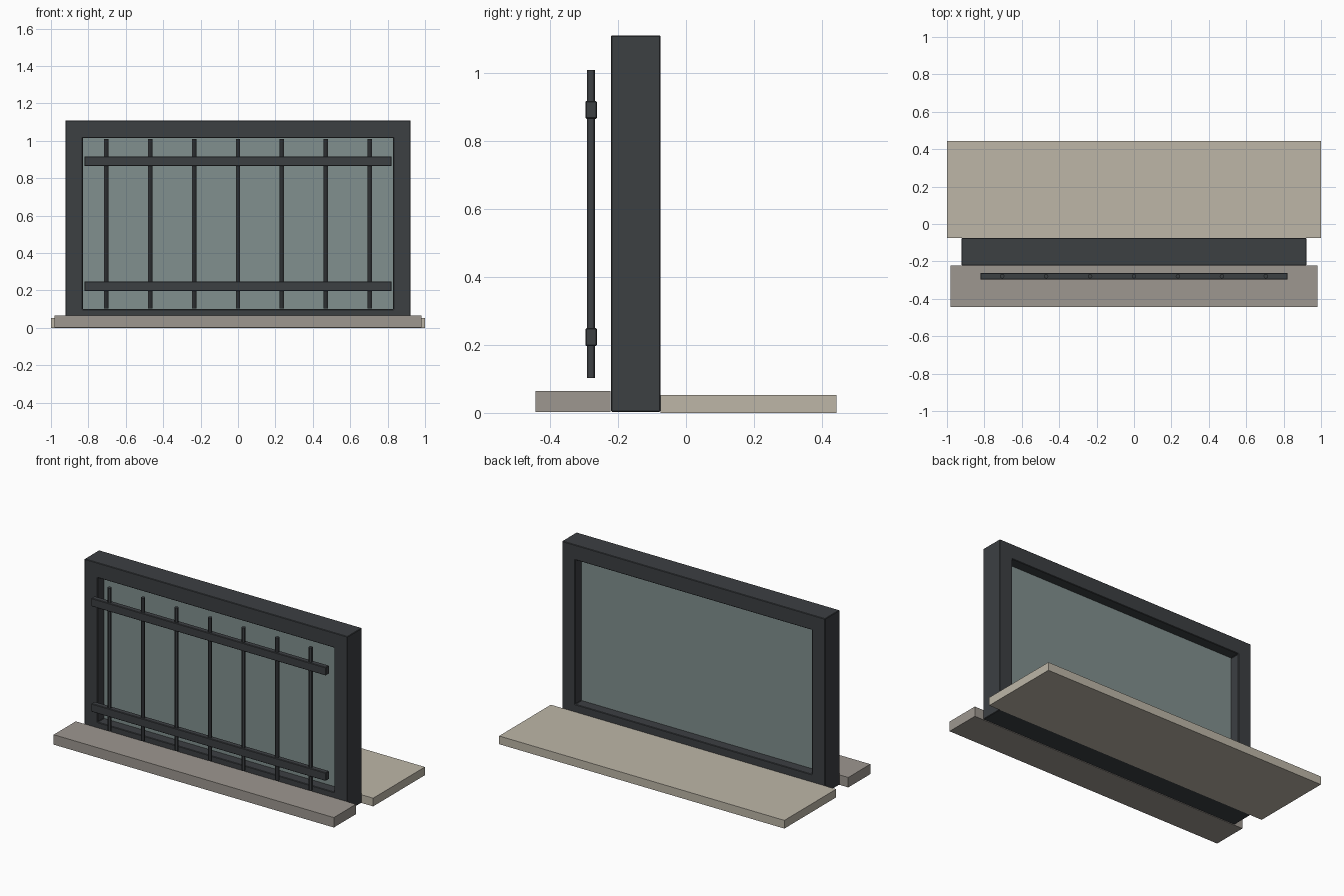
import bpy, bmesh

if "Cube" in bpy.data.objects:
    bpy.data.objects.remove(bpy.data.objects["Cube"])


def material(name, rgb):
    m = bpy.data.materials.new(name)
    m.diffuse_color = (*rgb, 1)
    m.use_nodes = True
    m.node_tree.nodes["Principled BSDF"].inputs["Base Color"].default_value = m.diffuse_color
    return m


METAL = material("dark_metal", (0.045, 0.05, 0.055))
GLASS = material("glass", (0.22, 0.28, 0.275))
STONE = material("grey_stone", (0.34, 0.31, 0.28))
WOOD = material("pale_sill", (0.51, 0.47, 0.39))


def add_object(name, bm, mat, bevel=0):
    bmesh.ops.recalc_face_normals(bm, faces=bm.faces)
    mesh = bpy.data.meshes.new(name)
    bm.to_mesh(mesh)
    bm.free()
    mesh.materials.append(mat)
    obj = bpy.data.objects.new(name, mesh)
    bpy.context.collection.objects.link(obj)
    if bevel:
        mod = obj.modifiers.new("bevel", 'BEVEL')
        mod.width = bevel
        mod.segments = 1
    return obj


def box(name, lo, hi, mat, bevel=0):
    bm = bmesh.new()
    bmesh.ops.create_cube(bm, size=1)
    for v in bm.verts:
        v.co = [(a + b) / 2 + c * (b - a) for a, b, c in zip(lo, hi, v.co)]
    return add_object(name, bm, mat, bevel)


# Window frame: rectangular section carried round four mitred corners
Y0, Y1 = -0.221, -0.075
outer = (0.922, 0.003, 1.11)
inner = (0.83, 0.1, 1.015)
bm = bmesh.new()
rings = []
for sx, top in ((-1, 0), (1, 0), (1, 1), (-1, 1)):
    section = ((outer, Y0), (outer, Y1), (inner, Y1), (inner, Y0))
    rings.append([bm.verts.new((sx * r[0], y, r[1 + top])) for r, y in section])
for i in range(4):
    a, b = rings[i], rings[(i + 1) % 4]
    for j in range(4):
        k = (j + 1) % 4
        bm.faces.new((a[j], a[k], b[k], b[j]))
add_object("window_frame", bm, METAL, 0.003)

# Glass pane
box("glass_pane", (-0.835, -0.157, 0.095), (0.835, -0.139, 1.02), GLASS)

# Outer and inner sills
box("outer_sill", (-0.982, -0.443, 0.002), (0.982, -0.222, 0.065), STONE)
box("inner_sill", (-1.0, -0.075, 0.0), (1.0, 0.443, 0.052), WOOD)

# Horizontal guard rails
for name, z in (("lower_rail", 0.223), ("upper_rail", 0.891)):
    box(name, (-0.822, -0.296, z - 0.026), (0.822, -0.262, z + 0.026), METAL, 0.003)

# Vertical guard bars
for i in range(7):
    bpy.ops.mesh.primitive_cylinder_add(
        vertices=12, radius=0.012, depth=0.906,
        location=((i - 3) * 0.235, -0.279, 0.556))
    bar = bpy.context.object
    bar.name = f"guard_bar_{i + 1}"
    bar.data.materials.append(METAL)
    bpy.ops.object.shade_smooth_by_angle()
